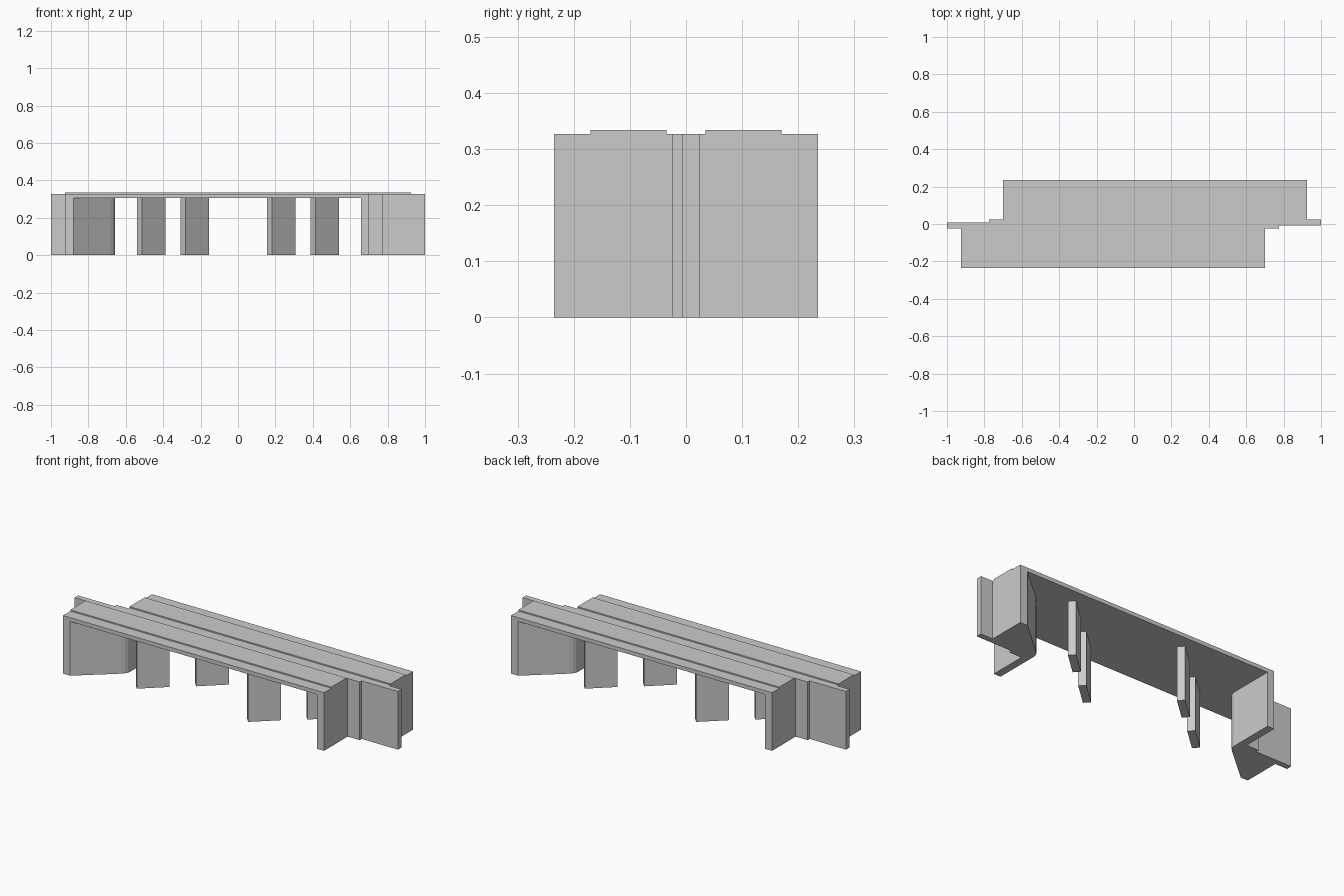
import bpy, bmesh

if "Cube" in bpy.data.objects:
    bpy.data.objects.remove(bpy.data.objects["Cube"])

DECK_Z, TOP_Z, TRACK_Z = 0.305, 0.327, 0.334


def prism(name, outline, z0, z1):
    """Extrude a plan outline between two heights."""
    bm = bmesh.new()
    face = bm.faces.new([bm.verts.new((x, y, z0)) for x, y in outline])
    ext = bmesh.ops.extrude_face_region(bm, geom=[face])
    moved = [v for v in ext["geom"] if isinstance(v, bmesh.types.BMVert)]
    bmesh.ops.translate(bm, verts=moved, vec=(0, 0, z1 - z0))
    bmesh.ops.recalc_face_normals(bm, faces=bm.faces)
    mesh = bpy.data.meshes.new(name)
    bm.to_mesh(mesh)
    bm.free()
    obj = bpy.data.objects.new(name, mesh)
    bpy.context.collection.objects.link(obj)
    return obj


def half_turn(points):
    """Complete an outline with its copy rotated 180 degrees."""
    return points + [(-x, -y) for x, y in points]


# Bridge body: deck and both abutments with their stepped wing walls
body = prism("bridge_body", half_turn([
    (0.70, -0.235), (0.70, -0.025), (0.775, -0.025), (0.775, -0.007),
    (1.0, -0.007), (1.0, 0.025), (0.925, 0.025), (0.925, 0.235)]), 0, TOP_Z)

# Skewed opening under the deck, with a rounded bend in each abutment
opening = prism("opening_cutter", half_turn([
    (0.657, -0.3), (0.657, 0.02), (0.66, 0.036), (0.668, 0.051),
    (0.682, 0.066), (0.88, 0.235), (0.88, 0.3)]), -0.1, DECK_Z)
opening.hide_render = True
cut = body.modifiers.new("opening", "BOOLEAN")
cut.operation = "DIFFERENCE"
cut.solver = "EXACT"
cut.object = opening
bpy.context.view_layer.objects.active = body
bpy.ops.object.modifier_apply(modifier=cut.name)
bpy.data.objects.remove(opening)

for side, s in (("front", 1), ("back", -1)):
    # Raised trackway on each half of the deck
    prism("trackway_" + side, [(s * x, s * y) for x, y in (
        (-0.925, -0.17), (0.70, -0.17), (0.70, -0.035), (-0.925, -0.035))],
        TOP_Z, TRACK_Z)
    # Skewed piers, paired by the half-turn symmetry
    for label, cx, cy in (("outer", -0.463, -0.097), ("inner", 0.232, -0.1)):
        ax, ay, bx, by = 0.0625, 0.0565, -0.0135, 0.015
        corners = half_turn([(ax + bx, ay + by), (bx - ax, by - ay)])
        prism(f"{side}_{label}_pier",
              [(s * (cx + x), s * (cy + y)) for x, y in corners], 0, DECK_Z)
